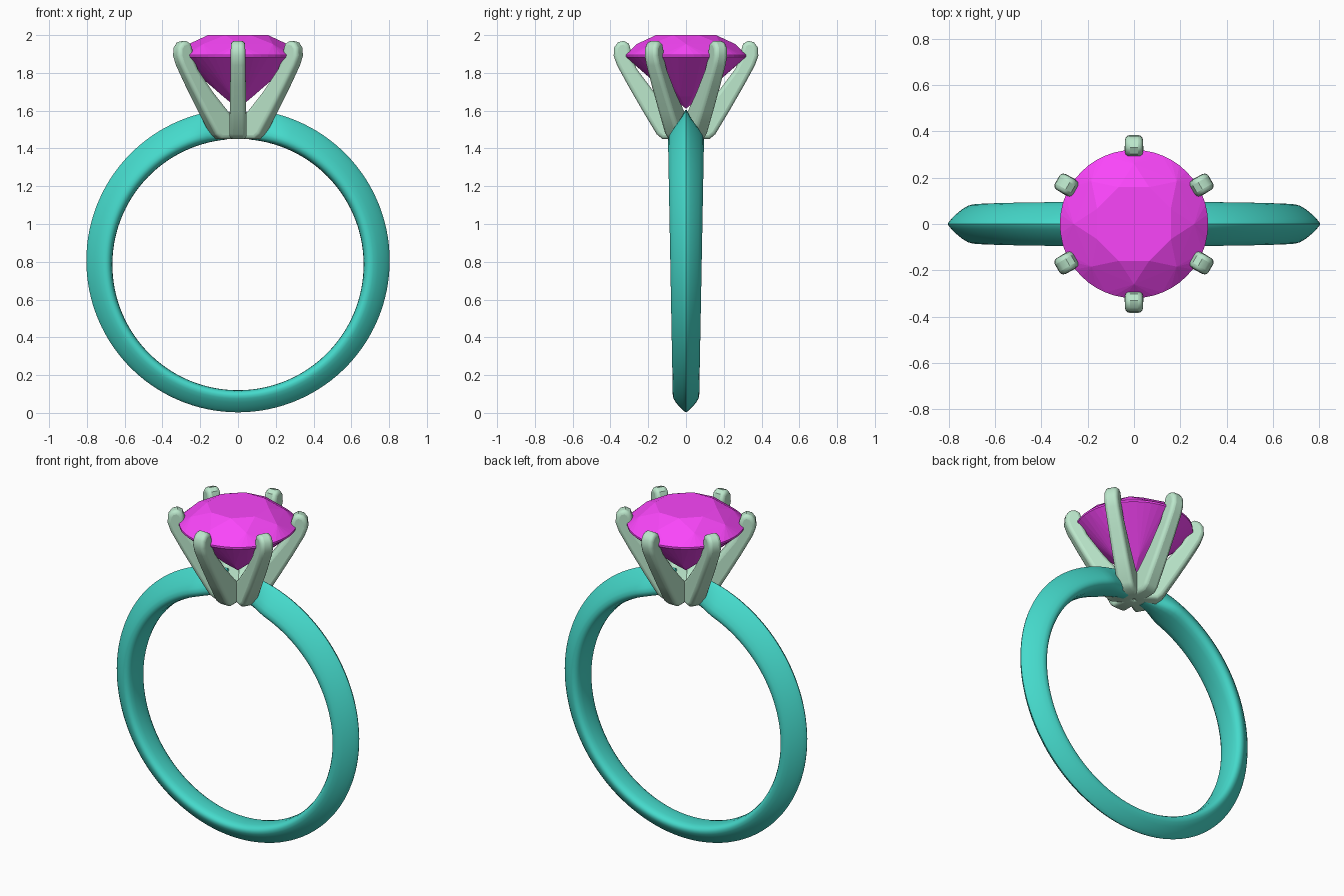
import bpy, bmesh
from math import sin, cos, pi, radians

if "Cube" in bpy.data.objects:
    bpy.data.objects.remove(bpy.data.objects["Cube"])


def finish(name, bm, color, angle=None):
    bmesh.ops.recalc_face_normals(bm, faces=bm.faces)
    me = bpy.data.meshes.new(name)
    bm.to_mesh(me)
    bm.free()
    ob = bpy.data.objects.new(name, me)
    bpy.context.collection.objects.link(ob)
    mat = bpy.data.materials.new(name + "_material")
    mat.diffuse_color = (*color, 1)
    mat.use_nodes = True
    mat.node_tree.nodes["Principled BSDF"].inputs["Base Color"].default_value = mat.diffuse_color
    me.materials.append(mat)
    if angle:
        bpy.ops.object.select_all(action='DESELECT')
        ob.select_set(True)
        bpy.context.view_layer.objects.active = ob
        bpy.ops.object.shade_smooth_by_angle(angle=radians(angle))
    return ob


# Band: ridged section swept round, thicker and wider at the top, pinched at the head
half = [(0, 0), (0.01, 0.45), (0.05, 0.75), (0.13, 0.94), (0.25, 1), (0.38, 0.94),
        (0.55, 0.77), (0.75, 0.5), (0.9, 0.25), (0.98, 0.08), (1, 0)]
section = half + [(f, -y) for f, y in half[-2:0:-1]]
bm = bmesh.new()
rings = []
N = 120
start = radians(5)
for i in range(N + 1):
    a = start + (2 * pi - 2 * start) * i / N
    away = min(a, 2 * pi - a)
    t = min(1, max(0, (away - radians(6)) / radians(15)))
    w = (0.083 + 0.013 * cos(a)) * (0.5 + 0.5 * t * t * (3 - 2 * t))
    ix, iz = 0.665 * sin(a), 0.785 + 0.665 * cos(a)
    ox, oz = 0.803 * sin(a), 0.806 + 0.803 * cos(a)
    rings.append([bm.verts.new((ix + (ox - ix) * f, w * y, iz + (oz - iz) * f))
                  for f, y in section])
n = len(section)
for r0, r1 in zip(rings, rings[1:]):
    for j in range(n):
        k = (j + 1) % n
        bm.faces.new((r0[j], r0[k], r1[k], r1[j]))
bm.faces.new(rings[0])
bm.faces.new(rings[-1])
finish("band", bm, (0.06, 0.7, 0.6), 40)

# Six prongs: radial profile extruded sideways, tapered and rounded
profile = [(0, 1.45), (0.125, 1.45), (0.155, 1.475), (0.23, 1.60), (0.305, 1.73),
           (0.365, 1.84), (0.383, 1.89), (0.38, 1.935), (0.36, 1.962), (0.33, 1.97),
           (0.303, 1.955), (0.292, 1.92), (0.286, 1.875), (0.26, 1.82),
           (0.17, 1.70), (0.08, 1.60), (0, 1.53)]
for k in range(6):
    a = radians(30 + 60 * k)
    bm = bmesh.new()
    sides = []
    for s in (-1, 1):
        side = []
        for r, z in profile:
            y = s * (0.046 - 0.016 * (z - 1.45))
            side.append(bm.verts.new((r * cos(a) - y * sin(a), r * sin(a) + y * cos(a), z)))
        sides.append(side)
        bm.faces.new(side)
    m = len(profile)
    for j in range(m):
        q = (j + 1) % m
        bm.faces.new((sides[0][j], sides[0][q], sides[1][q], sides[1][j]))
    ob = finish(f"prong_{k + 1}", bm, (0.5, 0.8, 0.6), 40)
    bev = ob.modifiers.new("round_edges", 'BEVEL')
    bev.width = 0.02
    bev.segments = 3
    bev.limit_method = 'ANGLE'
    bev.angle_limit = radians(50)

# Gem: brilliant cut, facets formed as the hull of stacked rings
bm = bmesh.new()
for count, r, z, off in [(8, 0.172, 2.0, 0.5), (8, 0.26, 1.953, 0), (48, 0.32, 1.896, 0),
                         (48, 0.32, 1.885, 0), (8, 0.085, 1.675, 0.5), (1, 0, 1.61, 0)]:
    for i in range(count):
        a = 2 * pi * (i + off) / count
        bm.verts.new((r * cos(a), r * sin(a), z))
bmesh.ops.convex_hull(bm, input=bm.verts)
finish("gem", bm, (0.95, 0.06, 0.95))
